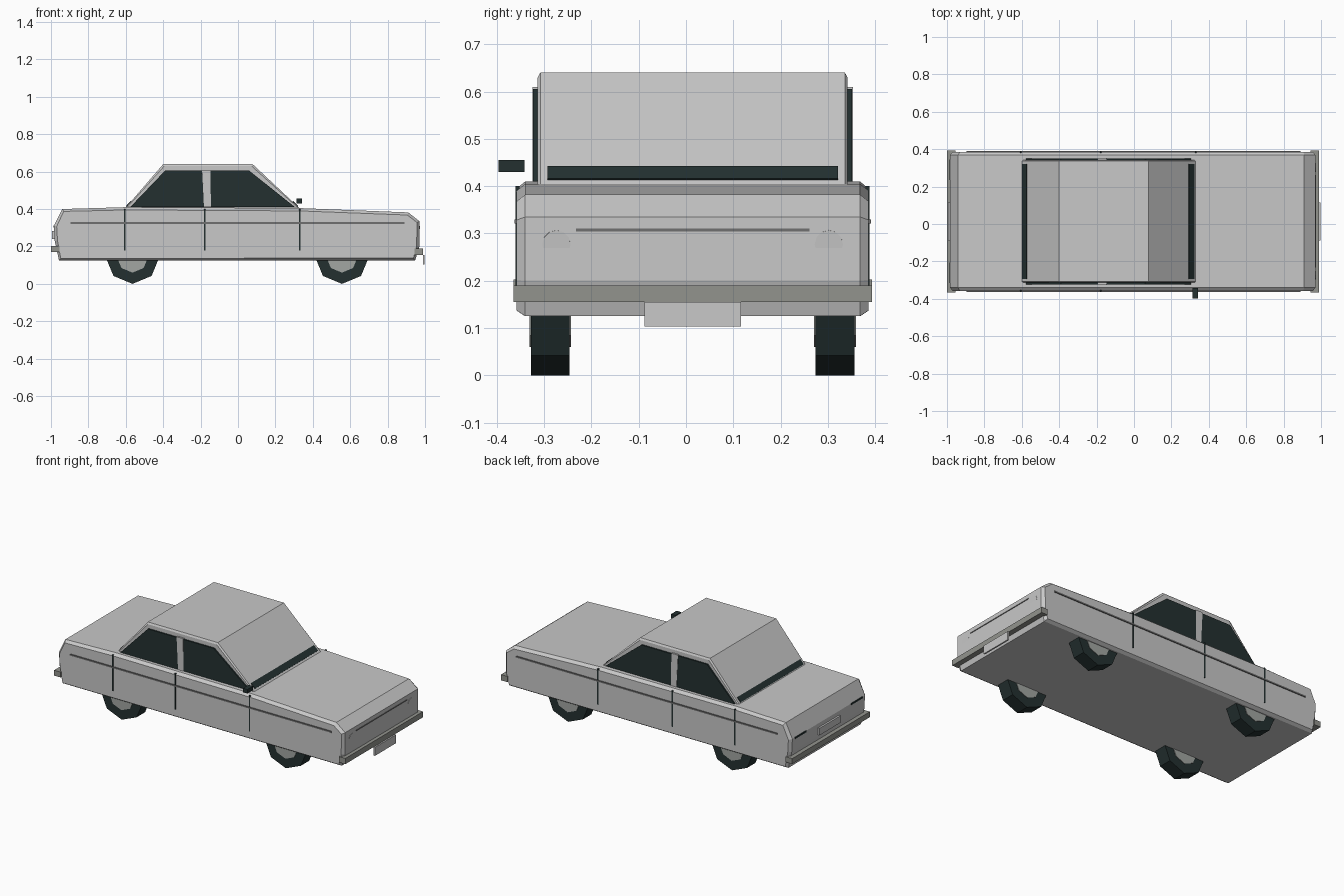
import bpy, bmesh, math
from mathutils import Vector

if "Cube" in bpy.data.objects:
    bpy.data.objects.remove(bpy.data.objects["Cube"])

CY = 0.014  # body centre line; the single wing mirror shifts it off zero


def material(name, r, g, b):
    m = bpy.data.materials.new(name)
    m.diffuse_color = (r, g, b, 1)
    m.use_nodes = True
    m.node_tree.nodes["Principled BSDF"].inputs["Base Color"].default_value = (r, g, b, 1)
    return m


PAINT = material("silver_paint", 0.58, 0.58, 0.58)
DARK = material("dark_glass_and_rubber", 0.017, 0.03, 0.03)
BUMPER = material("bumper_grey", 0.29, 0.295, 0.27)
HUB = material("hub_grey", 0.36, 0.38, 0.36)
TRIM = material("trim_grey", 0.16, 0.16, 0.16)


def prism(name, pts, y0, y1, mat, edge=0, rise=0):
    """Extrude an (x, z) profile along y; edge and rise chamfer the side caps."""
    bm = bmesh.new()
    a = [bm.verts.new((x, CY + y0, z)) for x, z in pts]
    b = [bm.verts.new((x, CY + y1, z)) for x, z in pts]
    caps = [bm.faces.new(a), bm.faces.new(b[::-1])]
    for i in range(len(pts)):
        j = (i + 1) % len(pts)
        bm.faces.new((a[j], a[i], b[i], b[j]))
    bmesh.ops.recalc_face_normals(bm, faces=bm.faces)
    if edge:
        bm.normal_update()
        bmesh.ops.inset_individual(bm, faces=caps, thickness=edge, depth=rise)
    me = bpy.data.meshes.new(name)
    bm.to_mesh(me)
    bm.free()
    me.materials.append(mat)
    ob = bpy.data.objects.new(name, me)
    bpy.context.collection.objects.link(ob)
    return ob


def box(name, x0, x1, y0, y1, z0, z1, mat):
    return prism(name, [(x0, z0), (x1, z0), (x1, z1), (x0, z1)], y0, y1, mat)


def both(name, pts, y0, y1, mat):
    """Same prism on the left and right sides."""
    prism("left_" + name, pts, y0, y1, mat)
    prism("right_" + name, pts, -y1, -y0, mat)


def rect(x0, x1, z0, z1):
    return [(x0, z0), (x1, z0), (x1, z1), (x0, z1)]


def ring(cx, cz, r, n):
    return [(cx + r * math.sin(math.tau * i / n), cz + r * math.cos(math.tau * i / n))
            for i in range(n)]


# Lower body and cabin
prism("body", [(-0.957, 0.125), (-0.98, 0.23), (-0.984, 0.31), (-0.94, 0.4),
               (-0.6, 0.41), (0.33, 0.405), (0.91, 0.382), (0.97, 0.335),
               (0.97, 0.2), (0.947, 0.125)], -0.354, 0.354, PAINT, 0.015, 0.018)
prism("cabin", [(-0.607, 0.4), (-0.4, 0.64), (0.078, 0.64), (0.334, 0.4)],
      -0.322, 0.322, PAINT, 0.012, 0.006)

# Side windows, pillars, door seams and trim strips
both("rear_window", [(-0.577, 0.41), (-0.39, 0.605), (-0.192, 0.605), (-0.182, 0.41)],
     0.3275, 0.337, DARK)
both("front_window", [(-0.145, 0.41), (-0.147, 0.605), (0.06, 0.605), (0.305, 0.41)],
     0.3275, 0.337, DARK)
both("door_pillar", [(-0.182, 0.41), (-0.192, 0.61), (-0.147, 0.61), (-0.145, 0.41)],
     0.32, 0.339, PAINT)
for label, x in (("rear", -0.605), ("middle", -0.178), ("front", 0.33)):
    both(label + "_door_seam", rect(x - 0.004, x + 0.004, 0.178, 0.4), 0.366, 0.3745, DARK)
both("side_trim", rect(-0.895, 0.89, 0.321, 0.33), 0.37, 0.377, TRIM)

# Dark bands at the foot of the windscreen and rear screen
for name, base, top in (("windscreen_band", (0.334, 0.4), (0.078, 0.64)),
                        ("rear_screen_band", (-0.607, 0.4), (-0.4, 0.64))):
    p, q = Vector(base), Vector(top)
    out = Vector((math.copysign(0.24, p.x), abs(p.x - q.x))).normalized() * 0.004
    lo, hi = p.lerp(q, 0.055), p.lerp(q, 0.165)
    prism(name, [tuple(v) for v in (lo - out, lo + out, hi + out, hi - out)],
          -0.307, 0.307, DARK)

# Bumpers and number plates
box("front_bumper", 0.945, 0.988, -0.379, 0.379, 0.155, 0.19, BUMPER)
box("rear_bumper", -1.0, -0.955, -0.379, 0.379, 0.17, 0.203, BUMPER)
box("front_plate", 0.988, 0.997, -0.102, 0.102, 0.103, 0.155, PAINT)
box("rear_plate", -0.994, -0.978, -0.102, 0.102, 0.24, 0.283, PAINT)

# Grille line, headlights and tail lights
box("grille_line", 0.966, 0.973, -0.247, 0.247, 0.304, 0.31, TRIM)
for side, s in (("left", 1), ("right", -1)):
    y = s * 0.288
    lamp = prism(side + "_headlight", ring(0, 0, 0.03, 12), -0.004, 0.004, PAINT)
    lamp.data.transform(lamp.matrix_world.Translation((0, -CY, 0)))
    lamp.rotation_euler = (0, math.radians(3), math.radians(90))
    lamp.rotation_euler = (math.radians(4), 0, math.radians(90))
    lamp.location = (0.9665, CY + y, 0.277)
    y = s * 0.275
    box(side + "_tail_light", -0.987, -0.975, y - 0.055, y + 0.055, 0.302, 0.312, DARK)

# Wing mirror on the right side only
box("wing_mirror", 0.312, 0.342, -0.411, -0.356, 0.43, 0.455, DARK)

# Eight-sided wheels with slightly proud hubs
for end, x in (("front", 0.556), ("rear", -0.564)):
    both(end + "_tyre", ring(x, 0.144, 0.144, 8), 0.26, 0.342, DARK)
    both(end + "_hub", ring(x, 0.144, 0.084, 8), 0.257, 0.345, HUB)
